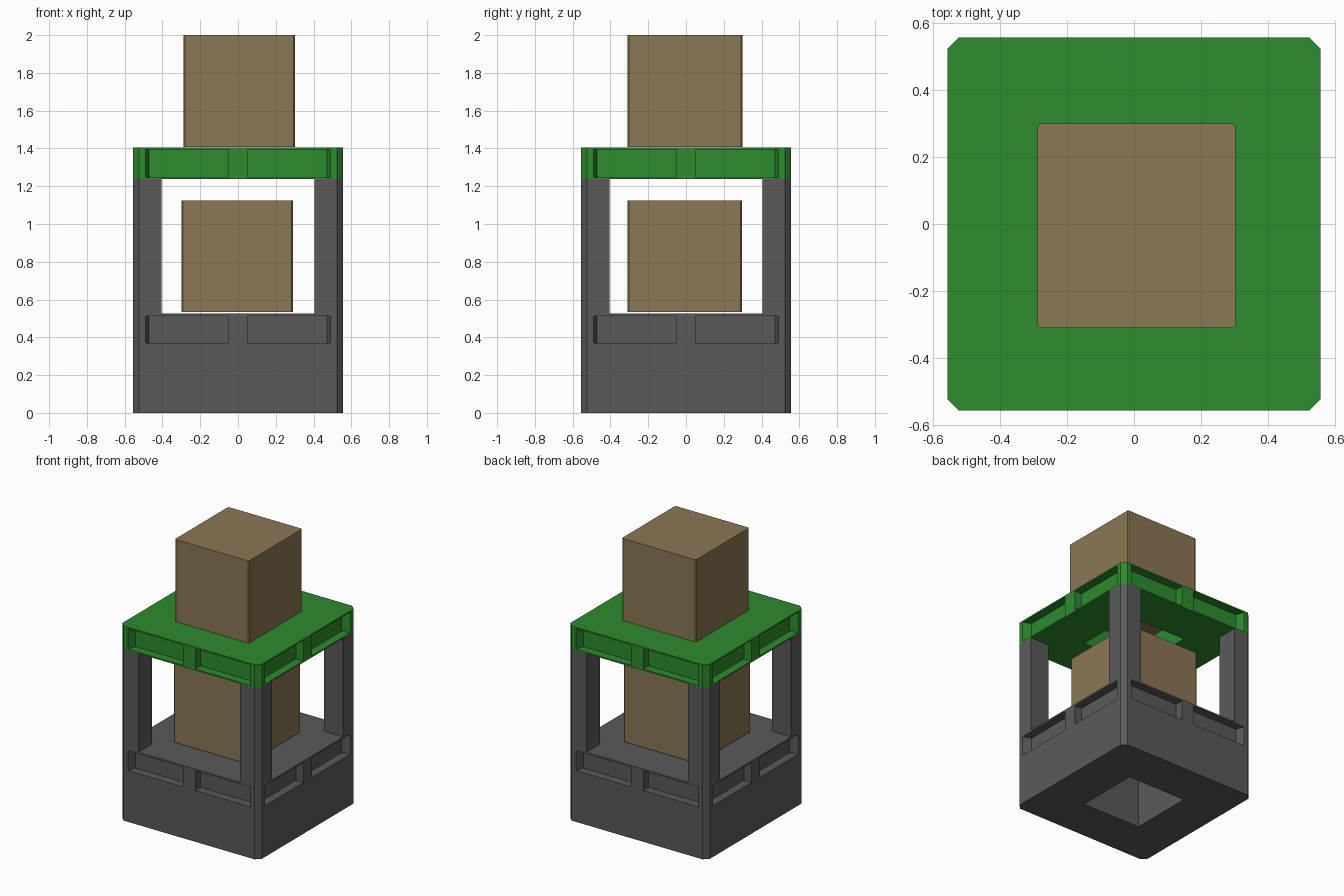
import bpy, bmesh
from math import pi
from mathutils import Matrix

if "Cube" in bpy.data.objects:
    bpy.data.objects.remove(bpy.data.objects["Cube"], do_unlink=True)


def material(name, rgb):
    m = bpy.data.materials.new(name)
    m.use_nodes = True
    m.diffuse_color = (*rgb, 1)
    m.node_tree.nodes["Principled BSDF"].inputs["Base Color"].default_value = (*rgb, 1)
    return m


grey = material("dark grey", (0.102, 0.102, 0.102))
green = material("pallet green", (0.027, 0.258, 0.027))
brown = material("cardboard brown", (0.258, 0.184, 0.089))


def add_prism(bm, outline, z0, z1):
    """Extrude a flat outline from z0 up to z1."""
    face = bm.faces.new([bm.verts.new((x, y, z0)) for x, y in outline])
    top = bmesh.ops.extrude_face_region(bm, geom=[face])["geom"]
    verts = [v for v in top if isinstance(v, bmesh.types.BMVert)]
    bmesh.ops.translate(bm, verts=verts, vec=(0, 0, z1 - z0))
    return verts + list(face.verts)


def finish(bm, name, mat):
    bmesh.ops.recalc_face_normals(bm, faces=bm.faces)
    mesh = bpy.data.meshes.new(name)
    bm.to_mesh(mesh)
    bm.free()
    mesh.materials.append(mat)
    obj = bpy.data.objects.new(name, mesh)
    bpy.context.collection.objects.link(obj)
    return obj


def rectangle(x0, x1, y0, y1, c=0):
    """Rectangle outline, with corners cut by c if given."""
    if not c:
        return [(x0, y0), (x1, y0), (x1, y1), (x0, y1)]
    return [(x0 + c, y0), (x1 - c, y0), (x1, y0 + c), (x1, y1 - c),
            (x1 - c, y1), (x0 + c, y1), (x0, y1 - c), (x0, y0 + c)]


HALF, CHAMFER, DEPTH, HOLE = 0.557, 0.034, 0.06, 0.235


def slab(name, mat, z0, z1, pocket_z0, pocket_z1):
    """Chamfered block with two pockets per side and a central shaft."""
    bm = bmesh.new()
    add_prism(bm, rectangle(-HALF, HALF, -HALF, HALF, CHAMFER), z0, z1)
    obj = finish(bm, name, mat)

    cut = bmesh.new()
    add_prism(cut, rectangle(-HOLE, HOLE, -HOLE, HOLE), z0 - 0.1, z1 + 0.1)
    back, front = -HALF + DEPTH, -HALF - DEPTH
    for side in range(4):
        for s in (-1, 1):
            outline = [(s * 0.05, front), (s * 0.51, front), (s * 0.47, back), (s * 0.05, back)]
            verts = add_prism(cut, outline, pocket_z0, pocket_z1)
            bmesh.ops.rotate(cut, verts=verts, matrix=Matrix.Rotation(side * pi / 2, 3, "Z"))
    cutter = finish(cut, name + "_cutter", mat)
    cutter.hide_render = True

    mod = obj.modifiers.new("pockets", "BOOLEAN")
    mod.operation, mod.solver, mod.object = "DIFFERENCE", "EXACT", cutter
    bpy.context.view_layer.objects.active = obj
    bpy.ops.object.modifier_apply(modifier=mod.name)
    bpy.data.objects.remove(cutter, do_unlink=True)


# Base block and upper platform
slab("base_block", grey, 0, 0.525, 0.37, 0.513)
slab("upper_platform", green, 1.237, 1.405, 1.247, 1.395)

# Four corner posts with the outer corner cut
for sx, side in ((1, "left"), (-1, "right")):
    for sy, end in ((1, "back"), (-1, "front")):
        inner, cut = 0.405, HALF - CHAMFER
        outline = [(inner, inner), (HALF, inner), (HALF, cut), (cut, HALF), (inner, HALF)]
        bm = bmesh.new()
        add_prism(bm, [(sx * x, sy * y) for x, y in outline], 0.525, 1.237)
        finish(bm, f"{end}_{side}_post", grey)

# Cardboard boxes, slightly off centre
for name, x0, x1, y0, y1, z0, z1 in (
        ("lower_box", -0.30, 0.292, -0.31, 0.297, 0.533, 1.125),
        ("upper_box", -0.288, 0.303, -0.31, 0.30, 1.407, 2.0)):
    bm = bmesh.new()
    add_prism(bm, rectangle(x0, x1, y0, y1, 0.008), z0, z1)
    finish(bm, name, brown)
